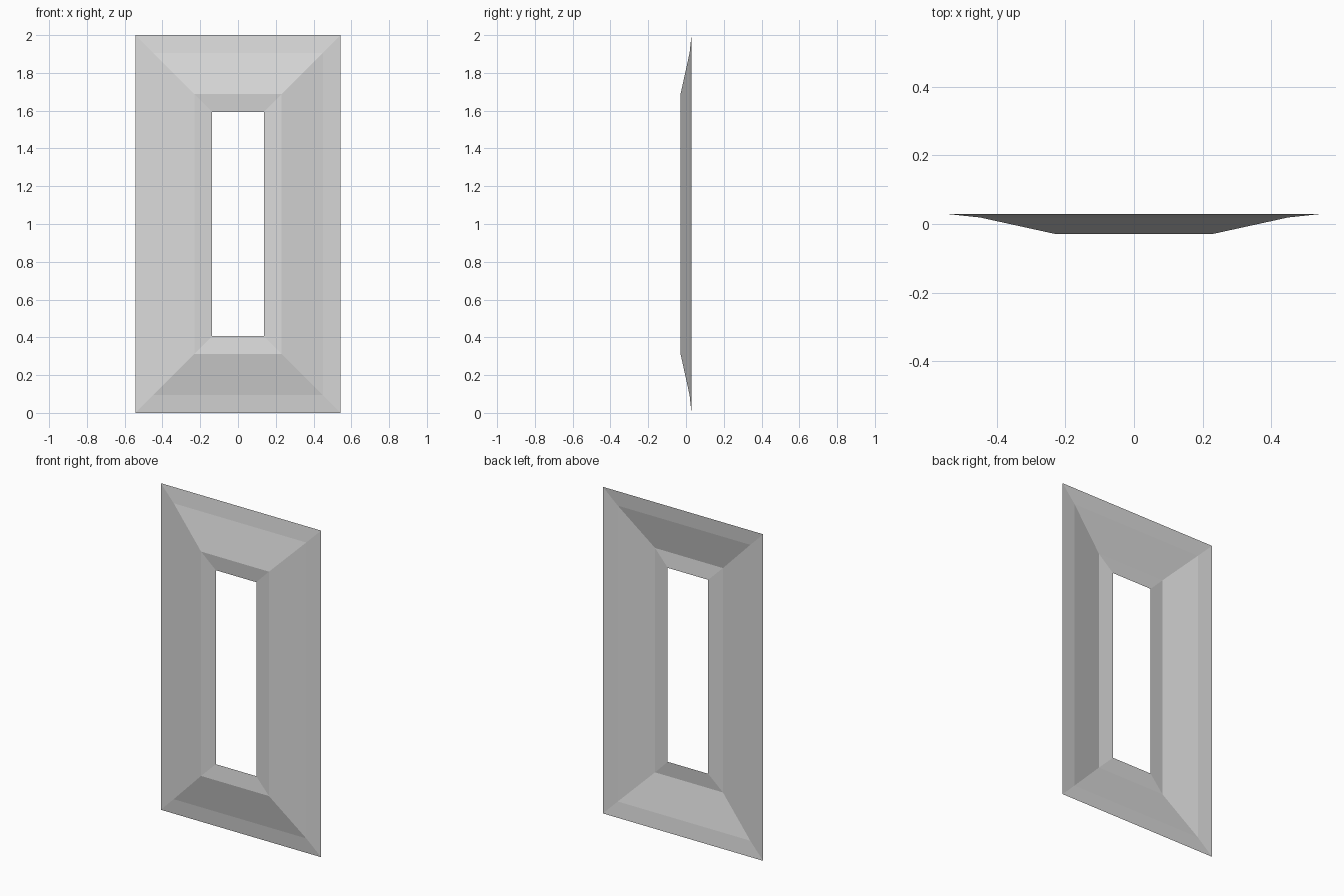
import bpy, bmesh

if "Cube" in bpy.data.objects:
    bpy.data.objects.remove(bpy.data.objects["Cube"])

HALF_WIDTH, HEIGHT = 0.543, 2.0
# moulding profile: (inset from the outer edge, depth y)
PROFILE = [(0.0, 0.029), (0.094, 0.019), (0.313, -0.029), (0.406, -0.019)]

grey = bpy.data.materials.new("light_grey")
grey.diffuse_color = (0.7, 0.7, 0.7, 1.0)
grey.use_nodes = True
grey.node_tree.nodes["Principled BSDF"].inputs["Base Color"].default_value = grey.diffuse_color

# open sheet frame: sweep the profile around the rectangle with mitred corners
bm = bmesh.new()
rings = []
for inset, y in PROFILE:
    w, lo, hi = HALF_WIDTH - inset, inset, HEIGHT - inset
    rings.append([bm.verts.new((x, y, z))
                  for x, z in ((-w, lo), (w, lo), (w, hi), (-w, hi))])
for outer, inner in zip(rings, rings[1:]):
    for i in range(4):
        j = (i + 1) % 4
        bm.faces.new((outer[i], outer[j], inner[j], inner[i]))

mesh = bpy.data.meshes.new("window_frame")
bm.to_mesh(mesh)
bm.free()
mesh.materials.append(grey)
frame = bpy.data.objects.new("window_frame", mesh)
bpy.context.collection.objects.link(frame)
